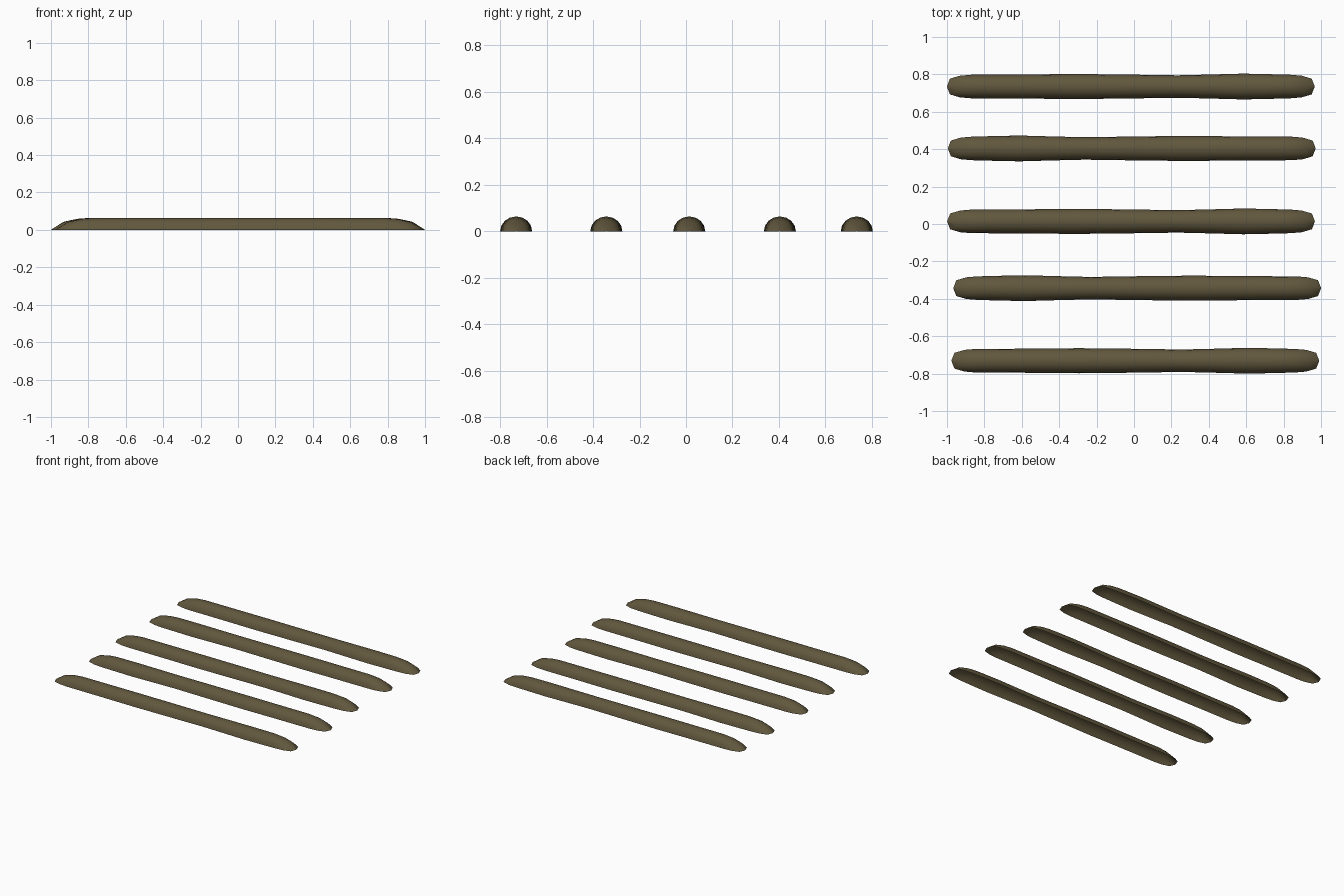
import bpy, bmesh, math

if "Cube" in bpy.data.objects:
    bpy.data.objects.remove(bpy.data.objects["Cube"])

HEIGHT = 0.064
HALF = 0.983      # half length of one ridge
SIDES = 8         # segments across the half-round section
SLOPE = 0.075     # how far the top of each end leans inward

# end cap rings: (distance from tip, scale)
CAP = [(0.0, 0.02), (0.016, 0.67), (0.07, 0.92), (0.13, 1.0)]
# body stations: (x, half width)
BODY = [(-0.55, 0.0645), (-0.3, 0.067), (-0.02, 0.064), (0.25, 0.060),
        (0.42, 0.064), (0.6, 0.069), (0.74, 0.066)]

mat = bpy.data.materials.new("earth_brown")
mat.diffuse_color = (0.12, 0.096, 0.047, 1)
mat.use_nodes = True
mat.node_tree.nodes["Principled BSDF"].inputs["Base Color"].default_value = mat.diffuse_color


def ridge(name, cx, cy, flip):
    # rings as (x, half width, height, lean)
    rings = [(-HALF + d, 0.063 * s, HEIGHT * s, SLOPE) for d, s in CAP]
    rings += [(x, w, HEIGHT, 0) for x, w in BODY]
    rings += [(HALF - d, 0.063 * s, HEIGHT * s, -SLOPE) for d, s in reversed(CAP)]
    sign = -1 if flip else 1
    bm = bmesh.new()
    rows = []
    for x, w, h, lean in rings:
        row = []
        for i in range(SIDES + 1):
            a = math.pi * i / SIDES
            up = math.sin(a)
            k = h / HEIGHT
            row.append(bm.verts.new((cx + sign * (x + lean * up * k),
                                     cy + sign * w * math.cos(a), h * up)))
        rows.append(row)
    # open-bottomed shell
    for r0, r1 in zip(rows, rows[1:]):
        for i in range(SIDES):
            bm.faces.new((r0[i], r0[i + 1], r1[i + 1], r1[i]))
    bm.normal_update()
    if sum(f.normal.z for f in bm.faces) < 0:
        bmesh.ops.reverse_faces(bm, faces=bm.faces[:])
    for f in bm.faces:
        f.smooth = True
    me = bpy.data.meshes.new(name)
    bm.to_mesh(me)
    bm.free()
    me.materials.append(mat)
    bpy.context.collection.objects.link(bpy.data.objects.new(name, me))


# five soil ridges, alternately turned end for end
for n, (cx, cy) in enumerate([(-0.017, 0.735), (-0.012, 0.404), (-0.016, 0.014),
                              (0.017, -0.343), (0.007, -0.731)]):
    ridge(f"soil_ridge_{n + 1}", cx, cy, n % 2 == 1)
